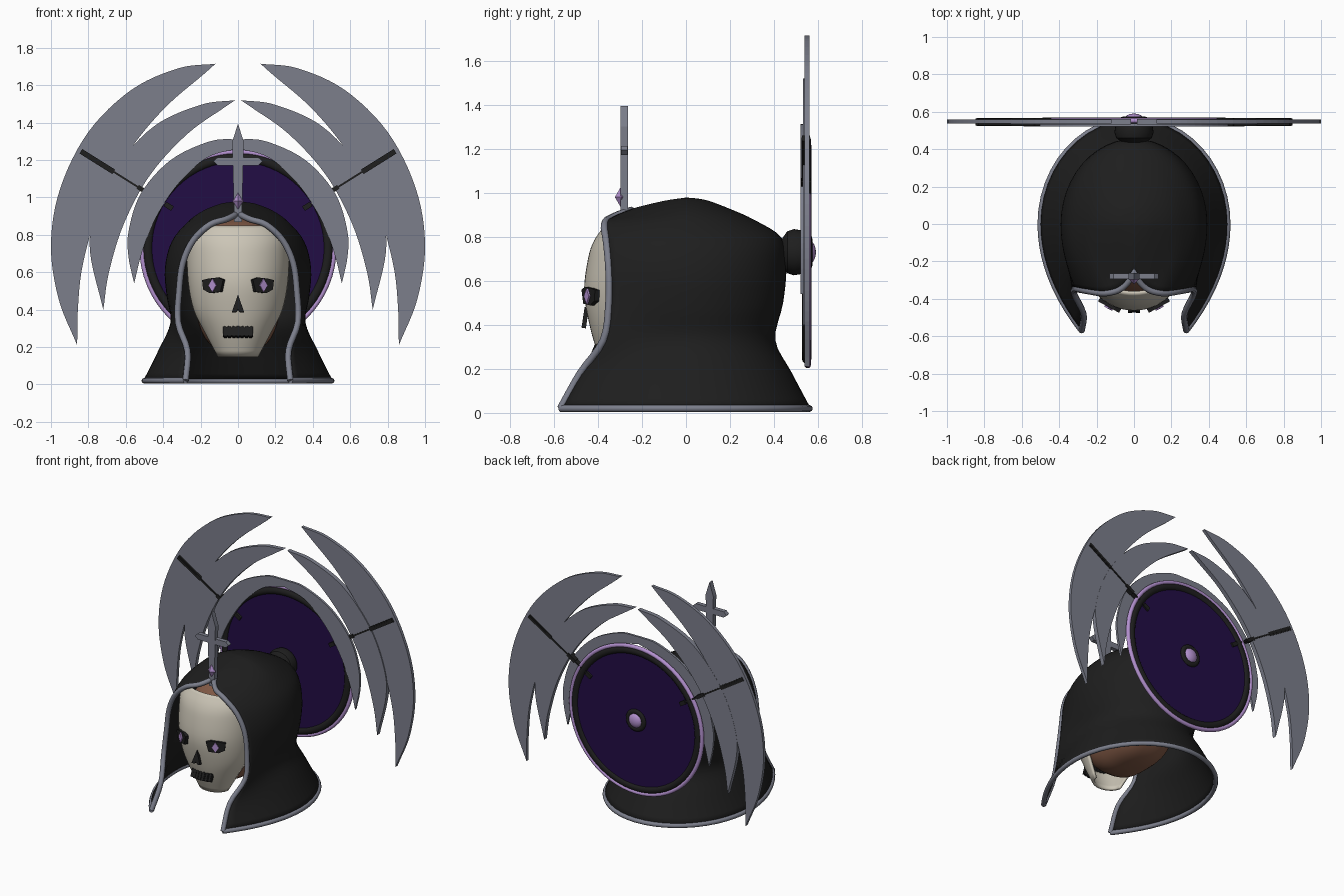
import bpy, bmesh, math
from mathutils import Vector, Matrix

if "Cube" in bpy.data.objects:
    bpy.data.objects.remove(bpy.data.objects["Cube"], do_unlink=True)


def material(name, r, g, b):
    mat = bpy.data.materials.new(name)
    mat.use_nodes = True
    mat.diffuse_color = (r, g, b, 1)
    shader = mat.node_tree.nodes["Principled BSDF"]
    shader.inputs["Base Color"].default_value = (r, g, b, 1)
    shader.inputs["Roughness"].default_value = 0.7
    return mat


STEEL = material("steel grey", 0.2, 0.21, 0.26)
BLACK = material("soft black", 0.013, 0.013, 0.013)
PURPLE = material("deep purple", 0.016, 0.004, 0.06)
BONE = material("bone", 0.6, 0.56, 0.47)
LILAC = material("lilac", 0.45, 0.28, 0.62)
BROWN = material("brown skin", 0.22, 0.1, 0.06)


def finish(name, bm, mat, smooth=True):
    bmesh.ops.recalc_face_normals(bm, faces=bm.faces)
    mesh = bpy.data.meshes.new(name)
    bm.to_mesh(mesh)
    bm.free()
    obj = bpy.data.objects.new(name, mesh)
    bpy.context.collection.objects.link(obj)
    mesh.materials.append(mat)
    if smooth:
        bpy.ops.object.select_all(action="DESELECT")
        obj.select_set(True)
        bpy.context.view_layer.objects.active = obj
        bpy.ops.object.shade_smooth_by_angle(angle=math.radians(35))
    return obj


def spline(points, steps):
    """Points on a smooth curve through the given ones."""
    pts = [Vector(p) for p in points]
    pts = [2 * pts[0] - pts[1]] + pts + [2 * pts[-1] - pts[-2]]
    out = []
    for a, b, c, d in zip(pts, pts[1:], pts[2:], pts[3:]):
        for i in range(steps):
            t = i / steps
            out.append(0.5 * (2 * b + (c - a) * t + (2 * a - 5 * b + 4 * c - d) * t ** 2
                              + (3 * b - a - 3 * c + d) * t ** 3))
    return out + [pts[-2]]


def loft(name, rows, mat, thickness=0):
    bm = bmesh.new()
    grid = [[bm.verts.new(p) for p in row] for row in rows]
    for low, high in zip(grid, grid[1:]):
        for i in range(len(low) - 1):
            bm.faces.new((low[i], low[i + 1], high[i + 1], high[i]))
    bmesh.ops.remove_doubles(bm, verts=bm.verts, dist=0.0005)
    obj = finish(name, bm, mat)
    if thickness:
        mod = obj.modifiers.new("thickness", "SOLIDIFY")
        mod.thickness = thickness
        mod.offset = 0
    return obj


def prism(name, outline, depth, mat, place=Matrix()):
    """Extrude an (x, z) outline along y, centred on y = 0."""
    bm = bmesh.new()
    face = bm.faces.new([bm.verts.new((p[0], -depth / 2, p[1])) for p in outline])
    new = bmesh.ops.extrude_face_region(bm, geom=[face])["geom"]
    bmesh.ops.translate(bm, vec=(0, depth, 0),
                        verts=[v for v in new if isinstance(v, bmesh.types.BMVert)])
    bmesh.ops.transform(bm, matrix=place, verts=bm.verts)
    return finish(name, bm, mat, smooth=False)


def tube(name, points, radius, mat):
    curve = bpy.data.curves.new(name, "CURVE")
    curve.dimensions = "3D"
    curve.bevel_depth = radius
    curve.bevel_resolution = 2
    curve.use_fill_caps = True
    line = curve.splines.new("POLY")
    line.points.add(len(points) - 1)
    for p, co in zip(line.points, points):
        p.co = (*co, 1)
    line.use_smooth = True
    curve.materials.append(mat)
    bpy.context.collection.objects.link(bpy.data.objects.new(name, curve))


def lathe(name, profile, mat, y, z, segments=64):
    """Spin a closed or axis-to-axis (radius, y) profile about the y axis."""
    rows = [[(r * math.cos(a), y + h, z + r * math.sin(a))
             for a in (math.tau * i / segments for i in range(segments + 1))]
            for r, h in profile]
    return loft(name, rows, mat)


def ring_profile(radius, half_width, half_depth, n=12):
    return [(radius + half_width * math.cos(math.tau * i / n),
             half_depth * math.sin(math.tau * i / n)) for i in range(n + 1)]


def ellipsoid(name, centre, radii, mat, power=1.0):
    bm = bmesh.new()
    bmesh.ops.create_uvsphere(bm, u_segments=32, v_segments=20, radius=1)
    for v in bm.verts:
        v.co = [c + r * math.copysign(abs(k) ** power, k)
                for c, r, k in zip(centre, radii, v.co)]
    return finish(name, bm, mat)


# Hood: each row is front edge (x, y, z), side (x, z), back (y, z)
hood_keys = [
    (.28, -.57, .02, .5, .02, .56, .02), (.27, -.48, .18, .42, .18, .475, .18),
    (.32, -.375, .33, .355, .33, .4, .33), (.315, -.35, .5, .375, .47, .435, .5),
    (.295, -.35, .65, .385, .62, .45, .66), (.24, -.36, .77, .35, .76, .43, .79),
    (.15, -.37, .855, .27, .86, .31, .87), (.06, -.34, .885, .19, .92, .2, .92),
    (0, -.25, .92, .1, .958, .1, .958), (0, -.1, .957, .04, .969, .04, .969),
    (0, 0, .972, 0, .972, 0, .972)]
hood_keys = [Vector(k) for k in hood_keys]
rows, trim = [], []
for fx, fy, fz, sx, sz, by, bz in spline(hood_keys, 4):
    front, side = Vector((max(fx, 0), fy, fz)), Vector((sx, 0, sz))
    bend = Vector((sx, fy / 2, (fz + sz) / 2))
    half = [front.lerp(bend, t).lerp(bend.lerp(side, t), t) for t in (i / 10 for i in range(10))]
    for i in range(13):
        a = math.pi / 2 * i / 12
        half.append(Vector((sx * math.cos(a), by * math.sin(a), sz + (bz - sz) * math.sin(a) ** 2)))
    rows.append(half + [Vector((-p.x, p.y, p.z)) for p in half[-2::-1]])
    if len(trim) <= 32:
        trim.append(front)
loft("hood", rows, BLACK, 0.012)
tube("hood_opening_trim", trim + [Vector((-p.x, p.y, p.z)) for p in trim[-2::-1]], 0.017, STEEL)
tube("hood_base_trim", rows[0], 0.016, STEEL)

# Head behind the mask
ellipsoid("head", (0, -.05, .53), (.23, .32, .36), BROWN, 0.72)

# Mask: height, half width, front y, edge y
mask_keys = spline([(.15, .1, -.34, -.26), (.28, .17, -.395, -.24), (.4, .23, -.43, -.22),
                    (.55, .26, -.455, -.2), (.7, .265, -.437, -.2), (.78, .25, -.41, -.22),
                    (.845, .2, -.365, -.25)], 4)
angles = [math.pi / 2 * i / 12 for i in range(-12, 13)]
loft("mask", [[(w * math.sin(a), back + (front - back) * math.cos(a), z) for a in angles]
              for z, w, front, back in mask_keys], BONE, 0.016)


def mask_y(x, z):
    _, w, front, back = min(mask_keys, key=lambda k: abs(k[0] - z))
    return back + (front - back) * math.sqrt(max(0, 1 - (x / w) ** 2))


# Face details
eye = [(-.062, .03), (-.03, .042), (.03, .036), (.066, .028), (.06, -.022), (.02, -.042), (-.045, -.034)]
diamond = [(0, .036), (.024, 0), (0, -.036), (-.024, 0)]
for s, side in ((1, "left"), (-1, "right")):
    place = Matrix.Translation((s * .127, -.432, .53)) @ Matrix.Rotation(s * .5, 4, "Z")
    prism(side + "_eye", [(s * x, z) for x, z in eye], .03, BLACK, place)
    prism(side + "_eye_gem", diamond, .02, LILAC, place @ Matrix.Translation((0, -.014, 0)))
prism("nose", [(0, .05), (.033, -.045), (.012, -.045), (0, -.03), (-.012, -.045), (-.033, -.045)],
      .02, BLACK, Matrix.Translation((0, -.458, .43)) @ Matrix.Rotation(-.15, 4, "X"))
for i in range(7):
    x = (i - 3) * .0225
    place = Matrix.Translation((x, mask_y(x, .29) - .012, .295)) @ Matrix.Rotation(-.4, 4, "X")
    prism("mouth_tooth", [(-.008, -.045), (.008, -.045), (.008, .045), (-.008, .045)], .026, BLACK, place)
    prism("mouth_bar", [(-.0125, -.04), (.0125, -.04), (.0125, .018), (-.0125, .018)], .018, BLACK, place)

# Crest blade with crossbar and gem
at_crest = Matrix.Translation((0, -.28, 0))
crest = [(0, 1.395), (.03, 1.3), (.026, 1.1), (.02, .87)]
bar = [(.11, 1.213), (.132, 1.193), (.11, 1.172)]
for name, half, depth in (("crest_blade", crest, .034), ("crest_crossbar", bar, .03)):
    mirrored = [(-x, z) for x, z in half[::-1] if x]
    prism(name, half + mirrored, depth, STEEL, at_crest)
bm = bmesh.new()
bmesh.ops.create_uvsphere(bm, u_segments=4, v_segments=2, radius=1)
for v in bm.verts:
    v.co = (v.co.x * .03, v.co.y * .03 - .293, v.co.z * .052 + .98)
finish("crest_gem", bm, LILAC, smooth=False)

# Halo disc, rings and hub
HUB_Z = .73
lathe("halo_disc", [(0, -.01), (.47, -.01), (.47, .01), (0, .01)], PURPLE, .548, HUB_Z)
lathe("halo_dark_ring", ring_profile(.482, .025, .022), BLACK, .548, HUB_Z)
lathe("halo_outer_ring", ring_profile(.513, .014, .014), LILAC, .553, HUB_Z)
lathe("hub", [(0, -.11), (.06, -.105), (.095, -.08), (.105, -.05), (.1, -.02), (.07, 0), (0, 0)],
      BLACK, .54, HUB_Z, 32)
lathe("hub_back_ring", ring_profile(.06, .018, .014), BLACK, .56, HUB_Z, 32)
ellipsoid("hub_gem", (0, .56, HUB_Z), (.052, .03, .052), LILAC)

# Crescent blades: outer edge from top tip to low tip, then inner edge back up
blades = {
    "outer_blade": (.549, .022,
        [(.12, 1.715), (.32, 1.69), (.57, 1.575), (.8, 1.35), (.95, 1.05), (1, .75), (.96, .46), (.86, .21)],
        [(.86, .21), (.855, .42), (.83, .64), (.75, .92), (.6, 1.22), (.4, 1.47), (.17, 1.67)]),
    "middle_blade": (.546, .03,
        [(.015, 1.52), (.2, 1.495), (.45, 1.38), (.66, 1.15), (.77, .9), (.79, .7), (.72, .4)],
        [(.72, .4), (.69, .6), (.61, .86), (.47, 1.12), (.27, 1.34), (.06, 1.49)]),
    "inner_blade": (.528, .016,
        [(0, 1.312), (.15, 1.3), (.36, 1.2), (.52, 1.02), (.585, .82), (.585, .68), (.555, .54)],
        [(.555, .54), (.515, .7), (.45, .87), (.33, 1.06), (.17, 1.21), (0, 1.262)])}
for s, side in ((1, "left"), (-1, "right")):
    for name, (y, depth, outer, inner) in blades.items():
        edge = spline(outer, 6) + spline(inner, 6)[1:]
        prism(side + "_" + name, [(s * p.x, p.y) for p in edge], depth, STEEL, Matrix.Translation((0, y, 0)))
    # Spoke with thick clamps across the blades
    start, end = Vector((.35, .545, .94)), Vector((.84, .545, 1.247))
    slope = math.atan2(end.z - start.z, end.x - start.x)
    for a, b, half, depth, name in ((0, 1, .005, .042, "spoke"), (.64, 1, .014, .038, "spoke_end"),
                                    (.26, .38, .012, .044, "spoke_clamp"), (0, .08, .014, .05, "spoke_root")):
        mid, reach = start.lerp(end, (a + b) / 2), (end - start).length * (b - a) / 2
        place = Matrix.Translation((s * mid.x, mid.y, mid.z)) @ Matrix.Rotation(-s * slope, 4, "Y")
        prism(side + "_" + name, [(-reach, -half), (reach, -half), (reach, half), (-reach, half)],
              depth, BLACK, place)
